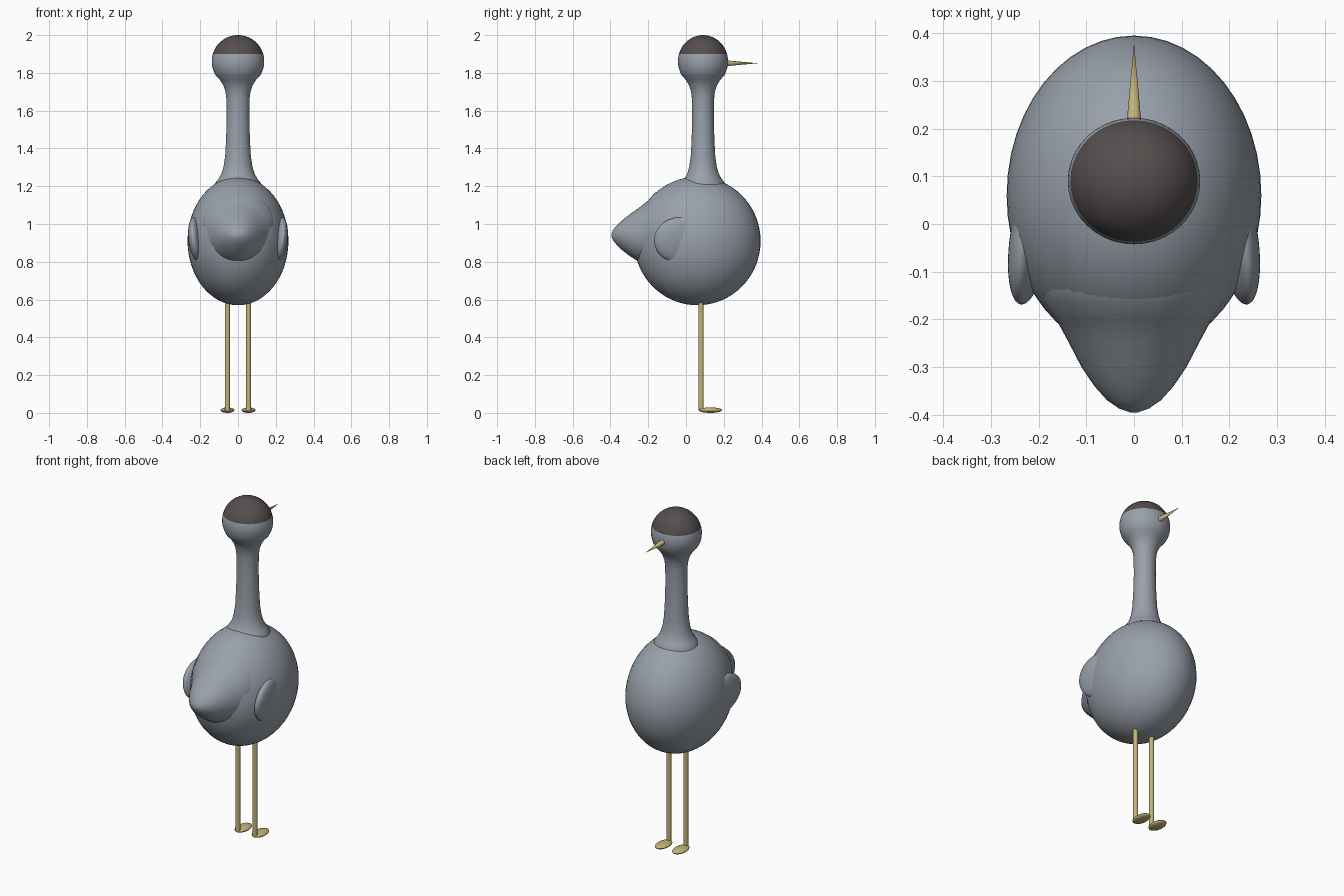
import bpy, math
from mathutils import Euler

if "Cube" in bpy.data.objects:
    bpy.data.objects.remove(bpy.data.objects["Cube"])


def material(name, rgb):
    m = bpy.data.materials.new(name)
    m.diffuse_color = (*rgb, 1)
    m.use_nodes = True
    m.node_tree.nodes["Principled BSDF"].inputs["Base Color"].default_value = m.diffuse_color
    return m


GREY = material("slate_grey", (0.32, 0.355, 0.405))
DARK = material("dark_brown", (0.09, 0.078, 0.075))
GOLD = material("straw_yellow", (0.55, 0.46, 0.19))


def finish(ob, name, mat):
    ob.name = name
    ob.data.materials.append(mat)
    bpy.ops.object.select_all(action='DESELECT')
    ob.select_set(True)
    bpy.context.view_layer.objects.active = ob
    bpy.ops.object.shade_smooth_by_angle(angle=math.radians(50))
    return ob


def ellipsoid(name, loc, size, mat, rot=(0, 0, 0), seg=48, rings=32):
    bpy.ops.mesh.primitive_uv_sphere_add(segments=seg, ring_count=rings, radius=1,
                                         location=loc, rotation=rot)
    ob = bpy.context.object
    ob.scale = size
    return finish(ob, name, mat)


def loft(name, rings, mat):
    """Skin a list of equal-length rings of points and cap both ends."""
    n = len(rings[0])
    verts = [p for r in rings for p in r]
    faces = [(i * n + j, i * n + (j + 1) % n, (i + 1) * n + (j + 1) % n, (i + 1) * n + j)
             for i in range(len(rings) - 1) for j in range(n)]
    faces += [tuple(reversed(range(n))), tuple(range(len(verts) - n, len(verts)))]
    me = bpy.data.meshes.new(name)
    me.from_pydata(verts, [], faces)
    ob = bpy.data.objects.new(name, me)
    bpy.context.collection.objects.link(ob)
    return finish(ob, name, mat)


def circle(n=40):
    return [(math.cos(2 * math.pi * k / n), math.sin(2 * math.pi * k / n)) for k in range(n)]


# Egg-shaped body
ellipsoid("body", (0, 0.06, 0.91), (0.267, 0.335, 0.34), GREY)

# Tail: y, half width, top z, bottom z
tail = [(-0.06, 0.20, 1.19, 0.80), (-0.12, 0.20, 1.185, 0.79), (-0.165, 0.188, 1.165, 0.785),
        (-0.20, 0.163, 1.125, 0.785), (-0.25, 0.136, 1.085, 0.80), (-0.30, 0.11, 1.05, 0.832),
        (-0.34, 0.083, 1.018, 0.863), (-0.37, 0.056, 0.99, 0.893), (-0.387, 0.031, 0.967, 0.915),
        (-0.395, 0.008, 0.948, 0.934)]
loft("tail", [[(w * c, y, (t + b) / 2 + (t - b) / 2 * s) for c, s in circle()]
              for y, w, t, b in tail], GREY)

# Neck and head turned as one form, with a ring at the cap line
HEAD_Z, HEAD_R, CAP_Z = 1.861, 0.139, 1.90
profile = [(0.125, 1.17), (0.122, 1.215), (0.105, 1.237), (0.088, 1.265), (0.076, 1.305),
           (0.068, 1.36), (0.063, 1.45), (0.060, 1.56), (0.061, 1.66), (0.066, 1.70),
           (0.077, 1.733), (0.095, 1.762)]
cap_angle = math.asin((CAP_Z - HEAD_Z) / HEAD_R)
start = math.radians(-33)
angles = [start + (cap_angle - start) * i / 8 for i in range(9)]
angles += [cap_angle + (math.radians(89) - cap_angle) * i / 12 for i in range(1, 13)]
profile += [(HEAD_R * math.cos(a), HEAD_Z + HEAD_R * math.sin(a)) for a in angles]
head = loft("neck_and_head", [[(r * c, 0.09 + 0.955 * r * s, z) for c, s in circle()]
                              for r, z in profile], GREY)
head.data.materials.append(DARK)
for f in head.data.polygons:
    f.material_index = int(f.center.z > CAP_Z)

# Pointed beak
bpy.ops.mesh.primitive_cone_add(vertices=12, radius1=0.0165, radius2=0, depth=0.18,
                                location=(0, 0.29, 1.851),
                                rotation=(-math.pi / 2, 0, 0))
finish(bpy.context.object, "beak", GOLD)

# Paired wings, legs and feet
for side, s in (("left", -1), ("right", 1)):
    ellipsoid(side + "_wing", (s * 0.218, -0.03, 0.915), (0.040, 0.14, 0.122), GREY,
              Euler((0, s * math.radians(7), s * math.radians(8))))
    bpy.ops.mesh.primitive_cylinder_add(vertices=12, radius=0.0135, depth=0.62,
                                        location=(s * 0.056, 0.08, 0.325))
    finish(bpy.context.object, side + "_leg", GOLD)
    ellipsoid(side + "_foot", (s * 0.056, 0.129, 0.0145), (0.037, 0.062, 0.0145), GOLD,
              seg=24, rings=12)
